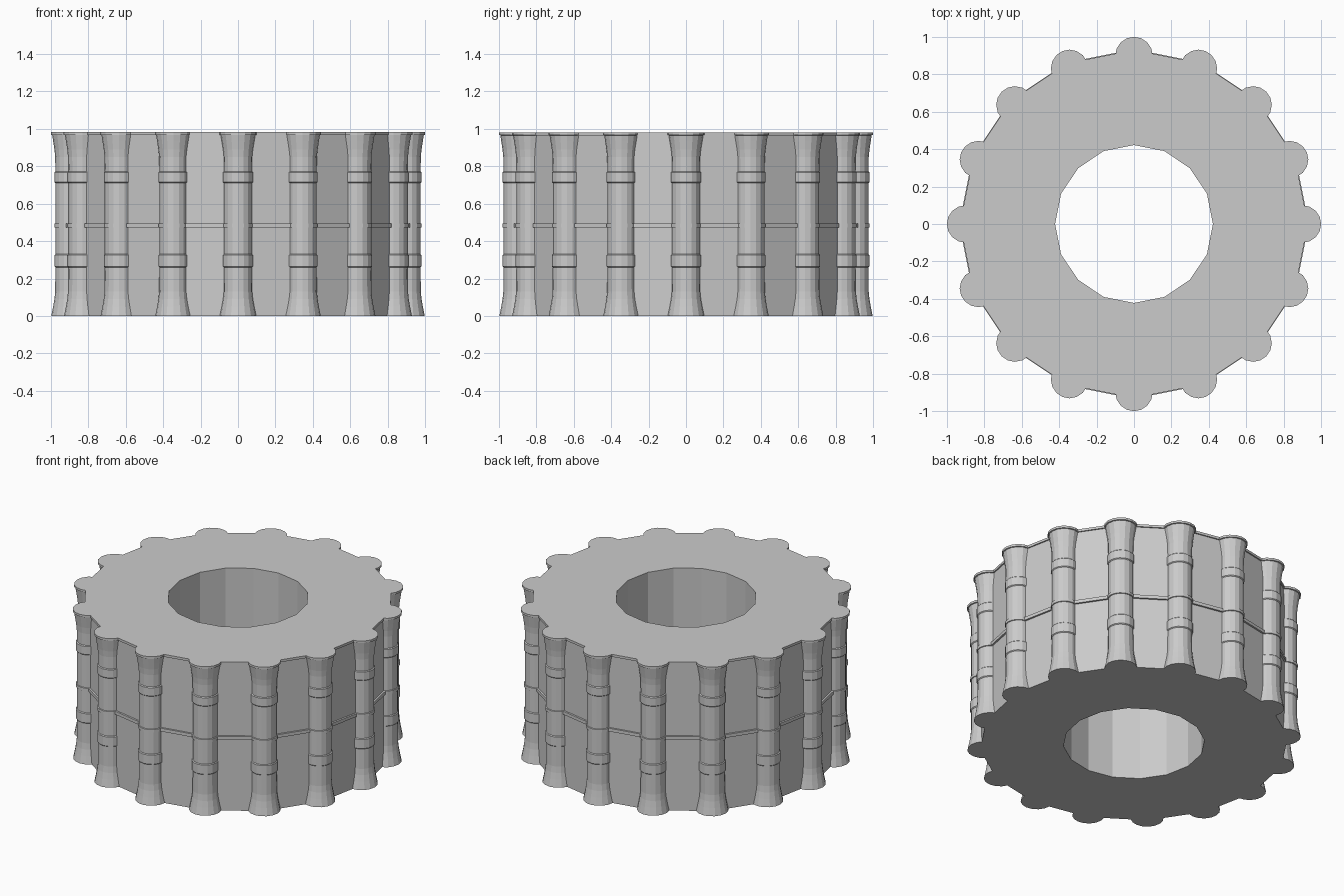
import bpy, bmesh
from math import pi, cos, sin

if "Cube" in bpy.data.objects:
    bpy.data.objects.remove(bpy.data.objects["Cube"])

SIDES = 16      # facets of the ring, one column per corner
STEP = 2 * pi / SIDES


def revolve(name, profile, sides, loop=False, phase=0.0):
    """Spin (radius, z) points round z; loop closes the profile, otherwise the ends are capped."""
    bm = bmesh.new()
    rings = [[bm.verts.new((r * cos(phase + 2 * pi * i / sides),
                            r * sin(phase + 2 * pi * i / sides), z))
              for i in range(sides)] for r, z in profile]
    pairs = list(zip(rings, rings[1:]))
    if loop:
        pairs.append((rings[-1], rings[0]))
    else:
        bm.faces.new(rings[0])
        bm.faces.new(rings[-1])
    for a, b in pairs:
        for i in range(sides):
            j = (i + 1) % sides
            bm.faces.new((a[i], a[j], b[j], b[i]))
    bmesh.ops.recalc_face_normals(bm, faces=bm.faces)
    mesh = bpy.data.meshes.new(name)
    bm.to_mesh(mesh)
    bm.free()
    ob = bpy.data.objects.new(name, mesh)
    bpy.context.collection.objects.link(ob)
    return ob


# ring body: central hole, thin middle band and thin top plate
revolve("ring_body", [
    (0.422, 0), (0.922, 0),
    (0.922, 0.473), (0.934, 0.473), (0.934, 0.494), (0.922, 0.494),
    (0.922, 0.966), (0.930, 0.966), (0.930, 0.982), (0.422, 0.982)],
    SIDES, loop=True)

# columns: flared ends and three low collars
half = [(0.098, 0), (0.095, 0.015), (0.088, 0.05), (0.081, 0.09), (0.077, 0.13),
        (0.076, 0.26), (0.081, 0.265), (0.081, 0.325), (0.076, 0.33),
        (0.076, 0.472), (0.081, 0.474)]
top = [(0.081, 0.493), (0.076, 0.495), (0.076, 0.71), (0.081, 0.715),
       (0.081, 0.768), (0.076, 0.773), (0.077, 0.85), (0.081, 0.89),
       (0.088, 0.935), (0.093, 0.966), (0.1, 0.968), (0.1, 0.982)]
column = revolve("column_01", half + top, 16)
for k in range(SIDES):
    ob = column if k == 0 else bpy.data.objects.new(f"column_{k + 1:02d}", column.data)
    if k:
        bpy.context.collection.objects.link(ob)
    ob.location = (0.9 * cos(k * STEP), 0.9 * sin(k * STEP), 0)
    ob.rotation_euler.z = k * STEP
